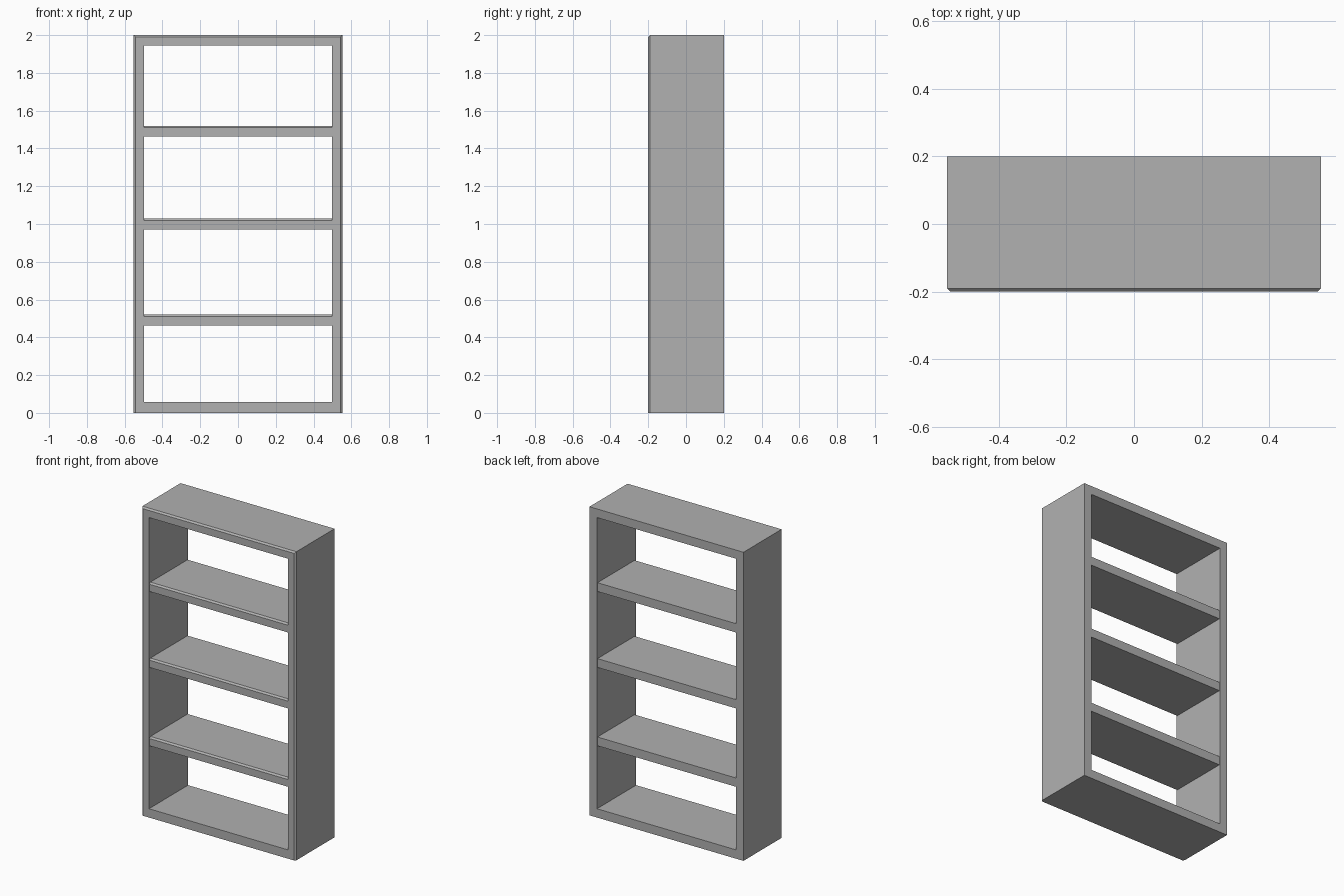
import bpy
import bmesh

if "Cube" in bpy.data.objects:
    bpy.data.objects.remove(bpy.data.objects["Cube"])

HALF_W, HALF_D, HEIGHT = 0.552, 0.20, 2.0
INNER_X, INNER_BOTTOM, INNER_TOP = 0.498, 0.057, 1.944
CHAMFER = 0.01

# Mid-grey finish shared by all parts
grey = bpy.data.materials.new("mid_grey")
grey.diffuse_color = (0.44, 0.44, 0.44, 1)
grey.use_nodes = True
grey.node_tree.nodes["Principled BSDF"].inputs["Base Color"].default_value = grey.diffuse_color


def make_object(name, verts, faces):
    mesh = bpy.data.meshes.new(name)
    mesh.from_pydata(verts, [], faces)
    mesh.materials.append(grey)
    # Consistent outward normals
    bm = bmesh.new()
    bm.from_mesh(mesh)
    bmesh.ops.recalc_face_normals(bm, faces=bm.faces)
    bm.to_mesh(mesh)
    bm.free()
    obj = bpy.data.objects.new(name, mesh)
    bpy.context.collection.objects.link(obj)


def rectangle(half_x, y, bottom, top):
    return [(-half_x, y, bottom), (half_x, y, bottom),
            (half_x, y, top), (-half_x, y, top)]


def bridge(count, sides, closed):
    """Quads joining consecutive loops of equal vertex count."""
    faces = []
    for a in range(count if closed else count - 1):
        b = (a + 1) % count
        for i in range(sides):
            j = (i + 1) % sides
            faces.append((a * sides + i, b * sides + i, b * sides + j, a * sides + j))
    return faces


# Case: outer walls with a chamfered front rim on the sides and top
loops = [
    rectangle(HALF_W, HALF_D, 0, HEIGHT),
    rectangle(HALF_W, -HALF_D + CHAMFER, 0, HEIGHT),
    rectangle(HALF_W - CHAMFER, -HALF_D, 0, HEIGHT - CHAMFER),
    rectangle(INNER_X, -HALF_D, INNER_BOTTOM, INNER_TOP),
    rectangle(INNER_X, HALF_D, INNER_BOTTOM, INNER_TOP),
]
make_object("bookcase_frame", [v for loop in loops for v in loop],
            bridge(len(loops), 4, True))

# Shelves: chamfered along the upper front edge
THICK, SHELF_D = 0.057, 0.195
for i, top in enumerate((0.52, 1.028, 1.52)):
    profile = [(-SHELF_D, top - THICK), (SHELF_D, top - THICK), (SHELF_D, top),
               (-SHELF_D + CHAMFER, top), (-SHELF_D, top - CHAMFER)]
    verts = [(x, y, z) for x in (-INNER_X, INNER_X) for y, z in profile]
    n = len(profile)
    faces = bridge(2, n, False) + [tuple(range(n)), tuple(range(n, 2 * n))]
    make_object(f"shelf_{i + 1}", verts, faces)
